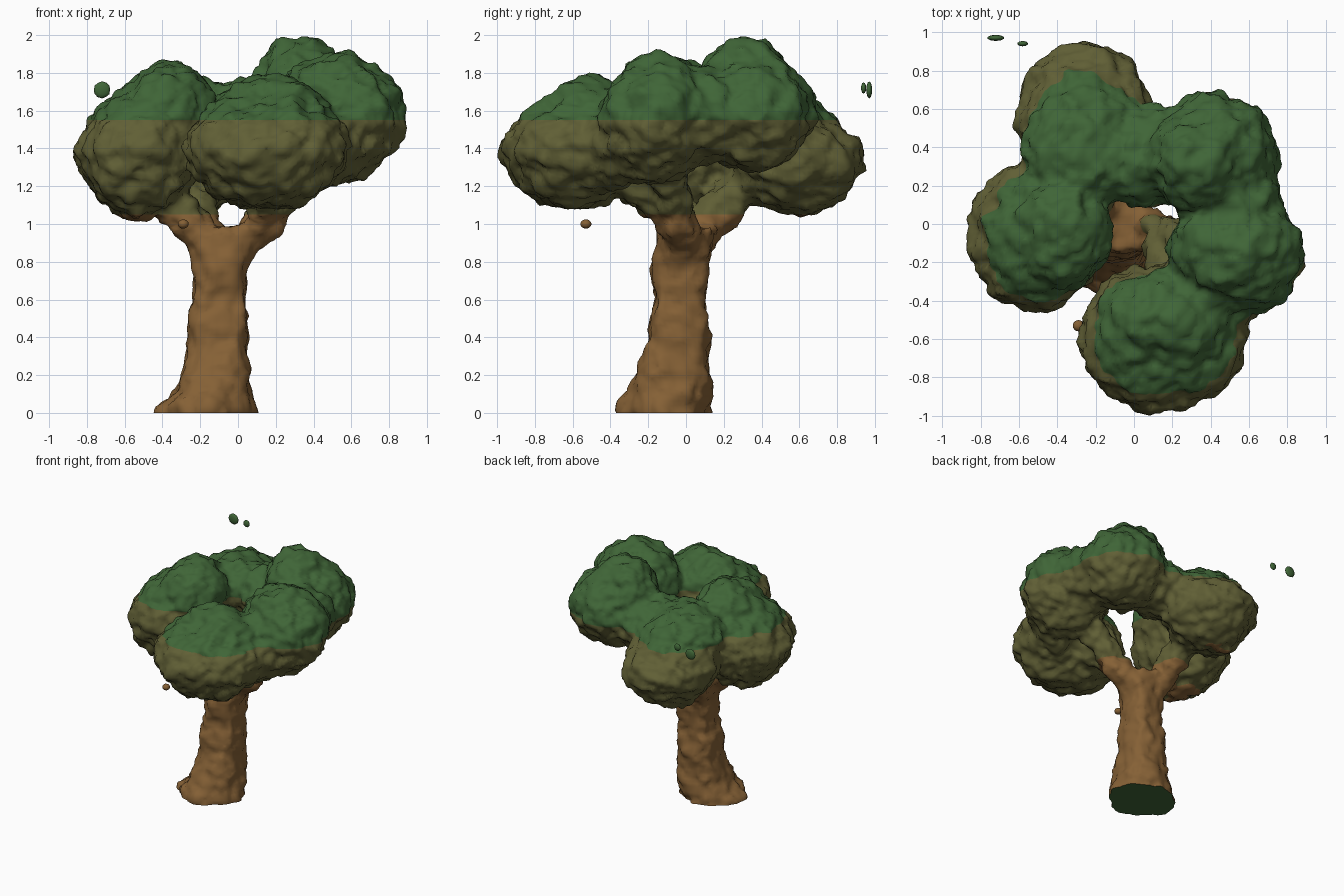
import bpy, bmesh, math
from mathutils import Vector, Matrix, noise

if "Cube" in bpy.data.objects:
    bpy.data.objects.remove(bpy.data.objects["Cube"])


def material(name, rgb):
    m = bpy.data.materials.new(name)
    m.diffuse_color = (*rgb, 1)
    m.use_nodes = True
    m.node_tree.nodes["Principled BSDF"].inputs["Base Color"].default_value = m.diffuse_color
    return m


BROWN = material("bark brown", (0.235, 0.118, 0.036))
OLIVE = material("olive leaf", (0.118, 0.115, 0.036))
GREEN = material("leaf green", (0.050, 0.130, 0.038))


def blob(bm, centre, radii, lean=(0, 0), point=1.2):
    """Ball with pointed top and bottom; the top leans by the given x, y."""
    made = bmesh.ops.create_icosphere(bm, subdivisions=4, radius=1)
    for v in made["verts"]:
        x, y, z = v.co
        z = math.copysign(abs(z) ** point, z)
        up = max(z, 0)
        v.co = (centre[0] + x * radii[0] + lean[0] * up,
                centre[1] + y * radii[1] + lean[1] * up, centre[2] + z * radii[2])


def limb(bm, a, b, r1, r2):
    a, b = Vector(a), Vector(b)
    rot = (b - a).to_track_quat('Z', 'Y').to_matrix().to_4x4()
    bmesh.ops.create_cone(bm, cap_ends=True, segments=16, radius1=r1, radius2=r2,
                          depth=(b - a).length, matrix=Matrix.Translation((a + b) / 2) @ rot)


def loft(bm, levels, n=28):
    rings = []
    for z, x0, x1, y0, y1, power in levels:
        ring = []
        for i in range(n):
            t = math.tau * i / n
            c, s = math.cos(t), math.sin(t)
            ring.append(bm.verts.new((
                (x0 + x1) / 2 + (x1 - x0) / 2 * math.copysign(abs(c) ** power, c),
                (y0 + y1) / 2 + (y1 - y0) / 2 * math.copysign(abs(s) ** power, s), z)))
        rings.append(ring)
    for a, b in zip(rings, rings[1:]):
        for i in range(n):
            j = (i + 1) % n
            bm.faces.new((a[i], a[j], b[j], b[i]))
    bm.faces.new(rings[0][::-1])
    bm.faces.new(rings[-1])


def make_object(name, bm):
    me = bpy.data.meshes.new(name)
    bm.to_mesh(me)
    bm.free()
    ob = bpy.data.objects.new(name, me)
    bpy.context.collection.objects.link(ob)
    return ob


def colour_by_height(bm):
    for z in (1.05, 1.55):
        bmesh.ops.bisect_plane(bm, geom=bm.verts[:] + bm.edges[:] + bm.faces[:],
                               plane_co=(0, 0, z), plane_no=(0, 0, 1))
    for f in bm.faces:
        z = f.calc_center_median().z
        f.material_index = 0 if z < 1.05 else 1 if z < 1.55 else 2
        f.smooth = True


bm = bmesh.new()

# trunk with flared foot: z, x range, y range, squareness
loft(bm, [(-0.10, -0.45, 0.10, -0.36, 0.13, 1.2), (0.03, -0.45, 0.10, -0.36, 0.13, 1.2),
          (0.08, -0.35, 0.09, -0.32, 0.13, 0.9), (0.20, -0.30, 0.06, -0.27, 0.13, 0.7),
          (0.38, -0.27, 0.05, -0.20, 0.13, 0.6), (0.60, -0.24, 0.04, -0.17, 0.10, 0.55),
          (0.80, -0.23, 0.06, -0.17, 0.12, 0.55), (0.93, -0.26, 0.10, -0.16, 0.15, 0.6),
          (0.98, -0.24, 0.08, -0.14, 0.14, 0.6)])

# forked branches reaching the leaf clumps
for start, end, r in (((-0.17, -0.05, 0.88), (-0.42, -0.04, 1.22), 0.09),
                      ((-0.17, 0.03, 0.88), (-0.23, 0.20, 1.10), 0.09),
                      ((-0.23, 0.20, 1.10), (-0.25, 0.42, 1.32), 0.10),
                      ((0.02, -0.02, 0.87), (0.18, -0.05, 1.08), 0.09),
                      ((0.18, -0.05, 1.08), (0.36, -0.12, 1.34), 0.10),
                      ((0.14, -0.06, 1.06), (0.18, -0.40, 1.28), 0.09)):
    limb(bm, start, end, r, r * 1.2)

# leaf clumps: centre, radii, lean of the top
for c, r, t in (((-0.26, 0.57, 1.37), (0.35, 0.38, 0.33), (0.02, -0.13)),    # back left
                ((-0.25, 0.42, 1.54), (0.34, 0.34, 0.23), (0, -0.06)),
                ((-0.52, -0.06, 1.39), (0.34, 0.40, 0.36), (0.07, 0)),       # left
                ((-0.40, -0.04, 1.57), (0.28, 0.31, 0.29), (0.04, 0)),
                ((0.42, 0.36, 1.60), (0.34, 0.32, 0.33), (-0.05, -0.02)),    # back right
                ((0.33, 0.32, 1.71), (0.27, 0.26, 0.28), (0, 0)),
                ((0.53, -0.17, 1.56), (0.36, 0.31, 0.35), (0, 0.06)),        # right
                ((0.15, -0.59, 1.40), (0.44, 0.385, 0.33), (0.03, 0.08)),    # front
                ((0.18, -0.50, 1.55), (0.33, 0.25, 0.23), (0, 0)),
                # fillers between clumps
                ((0.08, 0.35, 1.54), (0.26, 0.28, 0.22), (0, 0)),
                ((0.50, 0.10, 1.58), (0.28, 0.24, 0.26), (0, 0)),
                ((0.44, -0.36, 1.46), (0.24, 0.20, 0.26), (0, 0)),
                ((-0.40, 0.22, 1.45), (0.18, 0.16, 0.22), (0, 0))):
    blob(bm, c, r, t)

# weld everything into one rough skin
tree = make_object("tree", bm)
mod = tree.modifiers.new("weld", 'REMESH')
mod.mode = 'VOXEL'
mod.voxel_size = 0.025
skin = bpy.data.meshes.new_from_object(tree.evaluated_get(bpy.context.evaluated_depsgraph_get()))
tree.modifiers.clear()
bm = bmesh.new()
bm.from_mesh(skin)
bmesh.ops.smooth_vert(bm, verts=bm.verts[:], factor=0.5, use_axis_x=True,
                      use_axis_y=True, use_axis_z=True)
bm.normal_update()
shift = []
for v in bm.verts:
    k = 0.7 if v.co.z < 0.95 else 1.0
    bumps = (0.030 * noise.noise(v.co * 5) + 0.028 * noise.noise(v.co * 12)
             + 0.020 * noise.noise(v.co * 22))
    shift.append(v.normal * k * bumps)
for v, d in zip(bm.verts, shift):
    v.co += d

# flat foot with a green underside
bmesh.ops.bisect_plane(bm, geom=bm.verts[:] + bm.edges[:] + bm.faces[:], plane_co=(0, 0, 0),
                       plane_no=(0, 0, 1), clear_inner=True)
bmesh.ops.holes_fill(bm, edges=[e for e in bm.edges if e.is_boundary], sides=0)
colour_by_height(bm)
bm.normal_update()
for f in bm.faces:
    if f.calc_center_median().z < 0.004 and abs(f.normal.z) > 0.9:
        f.material_index = 2
        f.smooth = False
bm.to_mesh(tree.data)
bm.free()
for m in (BROWN, OLIVE, GREEN):
    tree.data.materials.append(m)

# loose scraps floating beside the crown
for name, c, r in (("loose_leaf_large", (-0.72, 0.97, 1.71), (0.045, 0.016, 0.045)),
                   ("loose_leaf_small", (-0.58, 0.94, 1.72), (0.028, 0.014, 0.03)),
                   ("loose_bark", (-0.29, -0.53, 1.00), (0.03, 0.03, 0.025))):
    bm = bmesh.new()
    bmesh.ops.create_icosphere(bm, subdivisions=2, radius=1, matrix=Matrix.Translation(c)
                               @ Matrix.Diagonal((*r, 1)))
    colour_by_height(bm)
    ob = make_object(name, bm)
    for m in (BROWN, OLIVE, GREEN):
        ob.data.materials.append(m)
